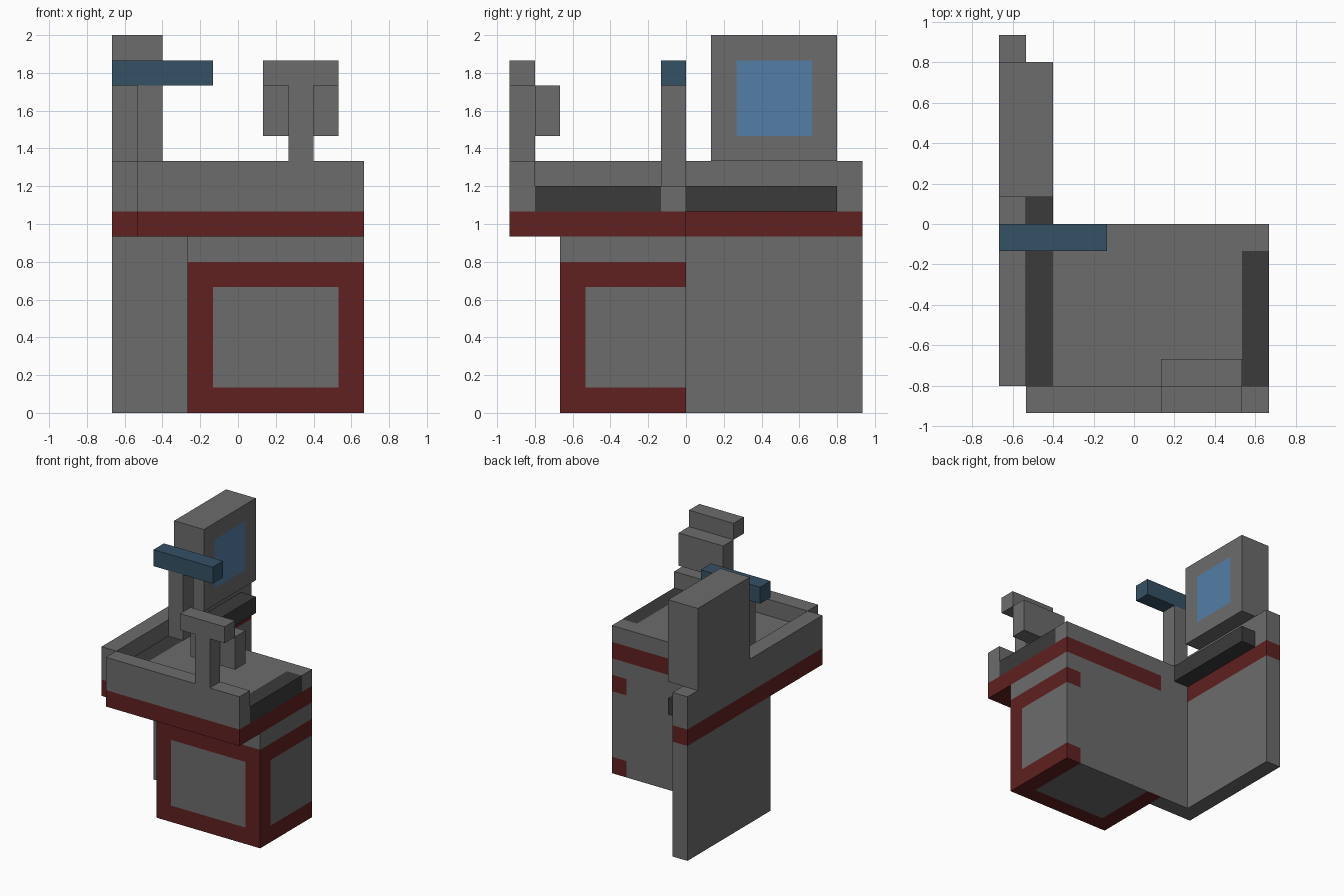
import bpy
import bmesh
from mathutils import Vector

U = 2 / 15  # one block unit

old = bpy.data.objects.get("Cube")
if old:
    bpy.data.objects.remove(old, do_unlink=True)


def material(name, rgb):
    m = bpy.data.materials.new(name)
    m.use_nodes = True
    m.diffuse_color = (*rgb, 1)
    m.node_tree.nodes["Principled BSDF"].inputs["Base Color"].default_value = (*rgb, 1)
    return m


PALETTE = [
    material("grey", (0.15, 0.15, 0.15)),
    material("dark_red", (0.117, 0.0145, 0.0145)),
    material("charcoal", (0.043, 0.043, 0.043)),
    material("navy_blue", (0.035, 0.083, 0.13)),
    material("screen_blue", (0.09, 0.21, 0.38)),
]
GREY, RED, DARK, NAVY, SCREEN = range(5)


def box(name, x, y, z, colour=GREY, cuts=(), rule=None):
    """Box from ranges in block units; cuts split it, rule colours each face."""
    bm = bmesh.new()
    bmesh.ops.create_cube(bm, size=1)
    for v in bm.verts:
        v.co = [r[0] if c < 0 else r[1] for c, r in zip(v.co, (x, y, z))]
    for axis, values in cuts:
        normal = Vector([float(a == axis) for a in "xyz"])
        for value in values:
            bmesh.ops.bisect_plane(bm, geom=bm.verts[:] + bm.edges[:] + bm.faces[:],
                                   plane_co=normal * value, plane_no=normal)
    bm.normal_update()
    for f in bm.faces:
        f.material_index = rule(f.calc_center_median(), f.normal) if rule else colour
    bmesh.ops.scale(bm, vec=(U, U, U), verts=bm.verts)
    mesh = bpy.data.meshes.new(name)
    bm.to_mesh(mesh)
    bm.free()
    for m in PALETTE:
        mesh.materials.append(m)
    obj = bpy.data.objects.new(name, mesh)
    bpy.context.collection.objects.link(obj)
    return obj


# Cabinet: red frame around inset panels, grey band above
def cabinet_rule(c, n):
    if c.z > 6:
        return GREY
    inside_x = c.x < 4 and (c.x > -1 or n.y > 0.5)
    return GREY if inside_x + (c.y > -4) + (1 < c.z < 5) >= 2 else RED


box("cabinet", (-2, 5), (-5, 0), (0, 7),
    cuts=[("x", (-1, 4)), ("y", (-4,)), ("z", (1, 5, 6))], rule=cabinet_rule)

# Supporting walls
box("rear_panel", (-4, -2), (-1, 0), (0, 7))
box("side_panel", (-5, -4), (-1, 7), (0, 7))


# Counter: red trim, dark painted strip on the open end
def counter_rule(c, n):
    if c.z < 8:
        return GREY if n.y > 0.5 and c.x < -2 else RED
    on_strip = c.x > 4 and c.y < -1 and (n.x > 0.5 or n.z > 0.5)
    return DARK if on_strip else GREY


def trim_rule(c, n):
    return RED if c.z < 8 else GREY


box("counter", (-3, 5), (-6, 0), (7, 9),
    cuts=[("x", (-2, 4)), ("y", (-1,)), ("z", (8,))], rule=counter_rule)
box("counter_ledge", (-4, -3), (-6, 0), (7, 8), rule=counter_rule)
box("conveyor_strip", (-4, -3), (-6, 6), (8, 9), DARK)

# Raised rims with red trim
box("front_rim", (-4, 5), (-7, -6), (7, 10), cuts=[("z", (8,))], rule=trim_rule)
box("side_rim", (-5, -4), (-6, 7), (7, 10), cuts=[("z", (8,))], rule=trim_rule)


# Large monitor
def monitor_rule(c, n):
    return SCREEN if n.x > 0.5 and 2 < c.y < 5 and 11 < c.z < 14 else GREY


box("monitor", (-5, -3), (1, 6), (10, 15),
    cuts=[("y", (2, 5)), ("z", (11, 14))], rule=monitor_rule)

# Lamp sign on a post
box("sign_post", (-4, -3), (-1, 0), (9, 13))
box("sign", (-5, -1), (-1, 0), (13, 14), NAVY)

# Small display on the front rim
box("display_post", (2, 3), (-7, -6), (10, 13))
box("display_top", (1, 4), (-7, -6), (13, 14))
box("display_head", (1, 4), (-6, -5), (11, 13))
